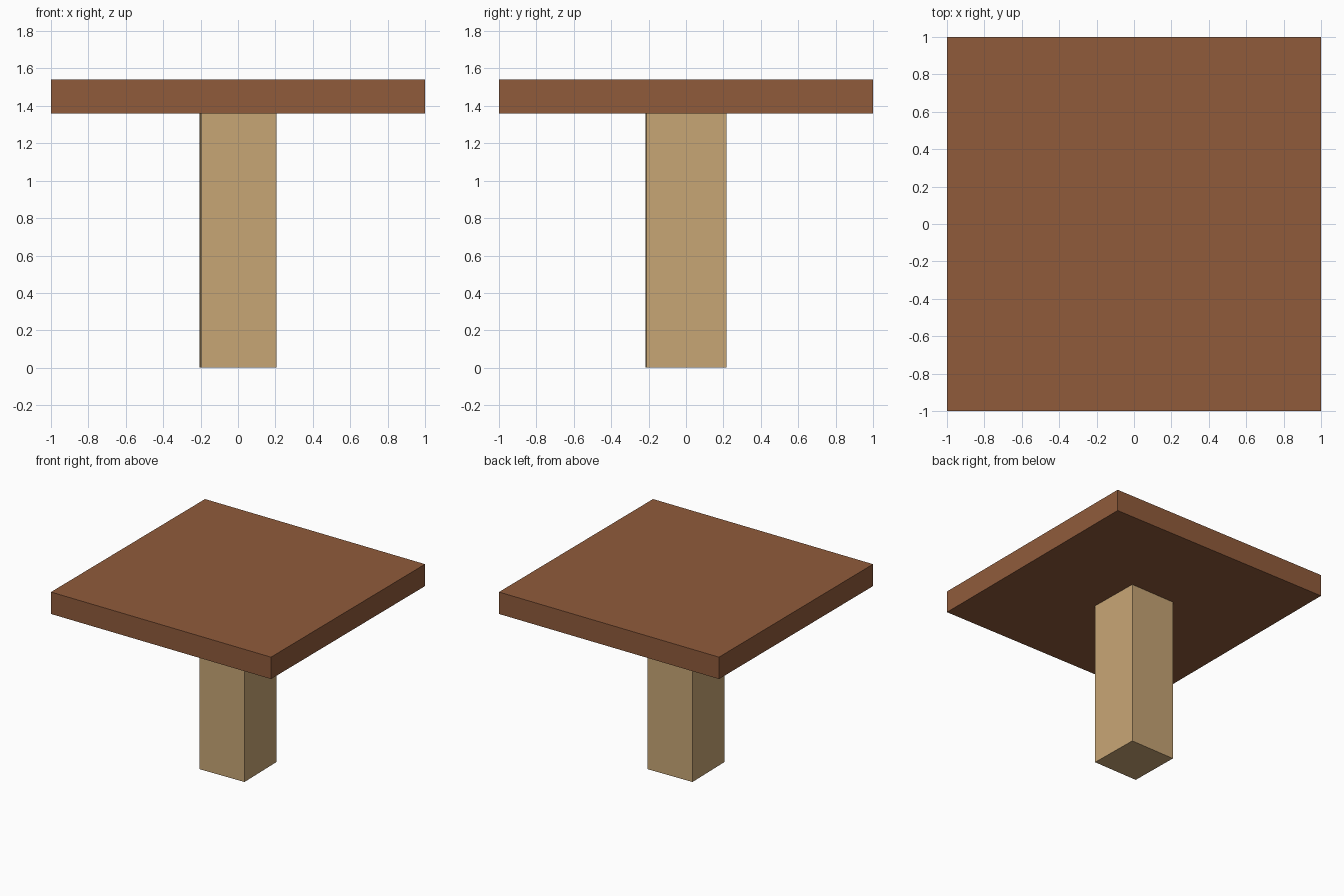
import bpy
import math

cube = bpy.data.objects.get("Cube")
if cube:
    bpy.data.objects.remove(cube, do_unlink=True)


def material(name, color):
    mat = bpy.data.materials.new(name)
    mat.use_nodes = True
    mat.diffuse_color = color
    mat.node_tree.nodes["Principled BSDF"].inputs["Base Color"].default_value = color
    return mat


def box(name, width, depth, bottom, top, mat, turn=0):
    """Flat-shaded box between two heights, turned about z."""
    bpy.ops.mesh.primitive_cube_add(size=1, location=(0, 0, (bottom + top) / 2))
    obj = bpy.context.object
    obj.name = name
    obj.scale = (width, depth, top - bottom)
    obj.rotation_euler.z = math.radians(turn)
    obj.data.materials.append(mat)
    return obj


brown_wood = material("brown wood", (0.278, 0.105, 0.044, 1))
tan_wood = material("tan wood", (0.578, 0.381, 0.178, 1))

# Square slab on a single central post, which is turned very slightly
box("table_top", 2, 2, 1.36, 1.54, brown_wood)
box("center_post", 0.405, 0.427, 0, 1.365, tan_wood, turn=1)
